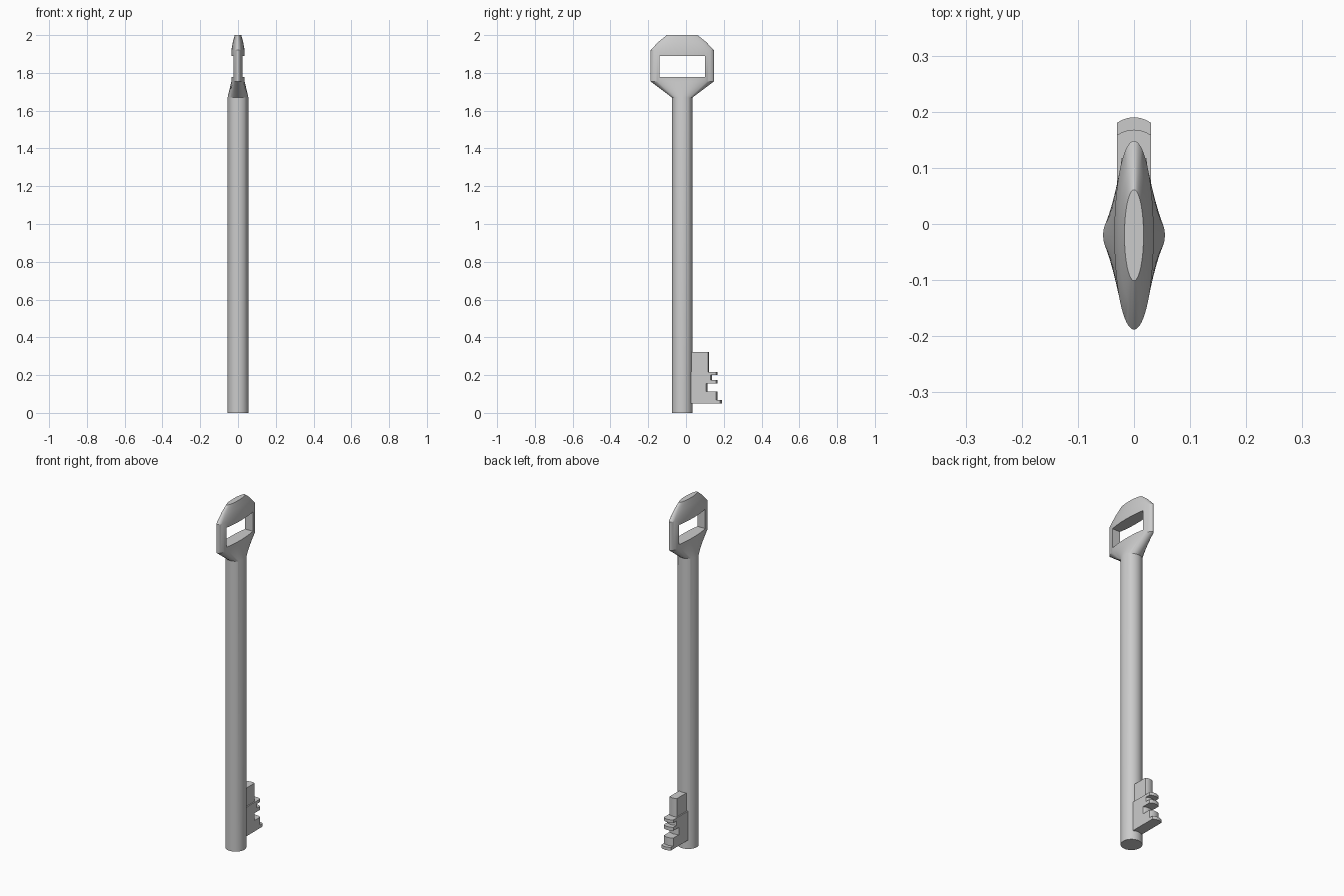
import bpy, bmesh, math

if "Cube" in bpy.data.objects:
    bpy.data.objects.remove(bpy.data.objects["Cube"])

CY = -0.02  # shaft axis in y


def loft(name, rings):
    """Skin a stack of equal-length rings and cap both ends."""
    bm = bmesh.new()
    rows = [[bm.verts.new(p) for p in ring] for ring in rings]
    n = len(rows[0])
    for a, b in zip(rows, rows[1:]):
        for i in range(n):
            j = (i + 1) % n
            bm.faces.new((a[i], a[j], b[j], b[i]))
    bm.faces.new(rows[0][::-1])
    bm.faces.new(rows[-1])
    bmesh.ops.remove_doubles(bm, verts=bm.verts, dist=1e-5)
    bmesh.ops.recalc_face_normals(bm, faces=bm.faces)
    mesh = bpy.data.meshes.new(name)
    bm.to_mesh(mesh)
    bm.free()
    ob = bpy.data.objects.new(name, mesh)
    bpy.context.collection.objects.link(ob)
    return ob


def ellipse(z, rx, ry, n=96):
    return [(rx * math.cos(2 * math.pi * i / n),
             CY + ry * math.sin(2 * math.pi * i / n), z) for i in range(n)]


def tooth(z, hw, y, n=10, r=0.052):
    """Bit cross-section: straight sides with a rounded outer end."""
    a = math.asin(hw / r)
    arc = [(r * math.sin(t), y - r + r * math.cos(t), z)
           for t in (a - 2 * a * i / n for i in range(n + 1))]
    return [(-hw, 0.012, z), (hw, 0.012, z)] + arc


def smooth(ob, deg):
    bpy.ops.object.select_all(action='DESELECT')
    ob.select_set(True)
    bpy.context.view_layer.objects.active = ob
    bpy.ops.object.shade_smooth_by_angle(angle=math.radians(deg))


# Round shaft flaring into a flattened oval handle
key = loft("shaft_and_handle", [ellipse(*s) for s in (
    (0, 0.055, 0.055), (1.67, 0.055, 0.055), (1.755, 0.035, 0.168),
    (1.92, 0.035, 0.168), (1.965, 0.027, 0.125), (2.0, 0.017, 0.081))])

# Rectangular finger hole through the handle
bpy.ops.mesh.primitive_cube_add(size=1, location=(0, CY, 1.834))
cutter = bpy.context.object
cutter.name = "hole_cutter"
cutter.hide_render = True
cutter.scale = (0.3, 0.24, 0.112)
mod = key.modifiers.new("hole", 'BOOLEAN')
mod.operation = 'DIFFERENCE'
mod.solver = 'EXACT'
mod.object = cutter
bpy.context.view_layer.objects.active = key
bpy.ops.object.modifier_apply(modifier=mod.name)
bpy.data.objects.remove(cutter)
smooth(key, 22)

# Stepped bit: (bottom, top, half width, reach in y)
steps = ((0.05, 0.068, 0.03, 0.19), (0.068, 0.113, 0.03, 0.168),
         (0.113, 0.155, 0.03, 0.115), (0.155, 0.175, 0.03, 0.168),
         (0.175, 0.2, 0.03, 0.138), (0.2, 0.217, 0.03, 0.168),
         (0.217, 0.322, 0.023, 0.122))
bit = loft("bit", [tooth(z, hw, y) for z0, z1, hw, y in steps for z in (z0, z1)])
smooth(bit, 22)
